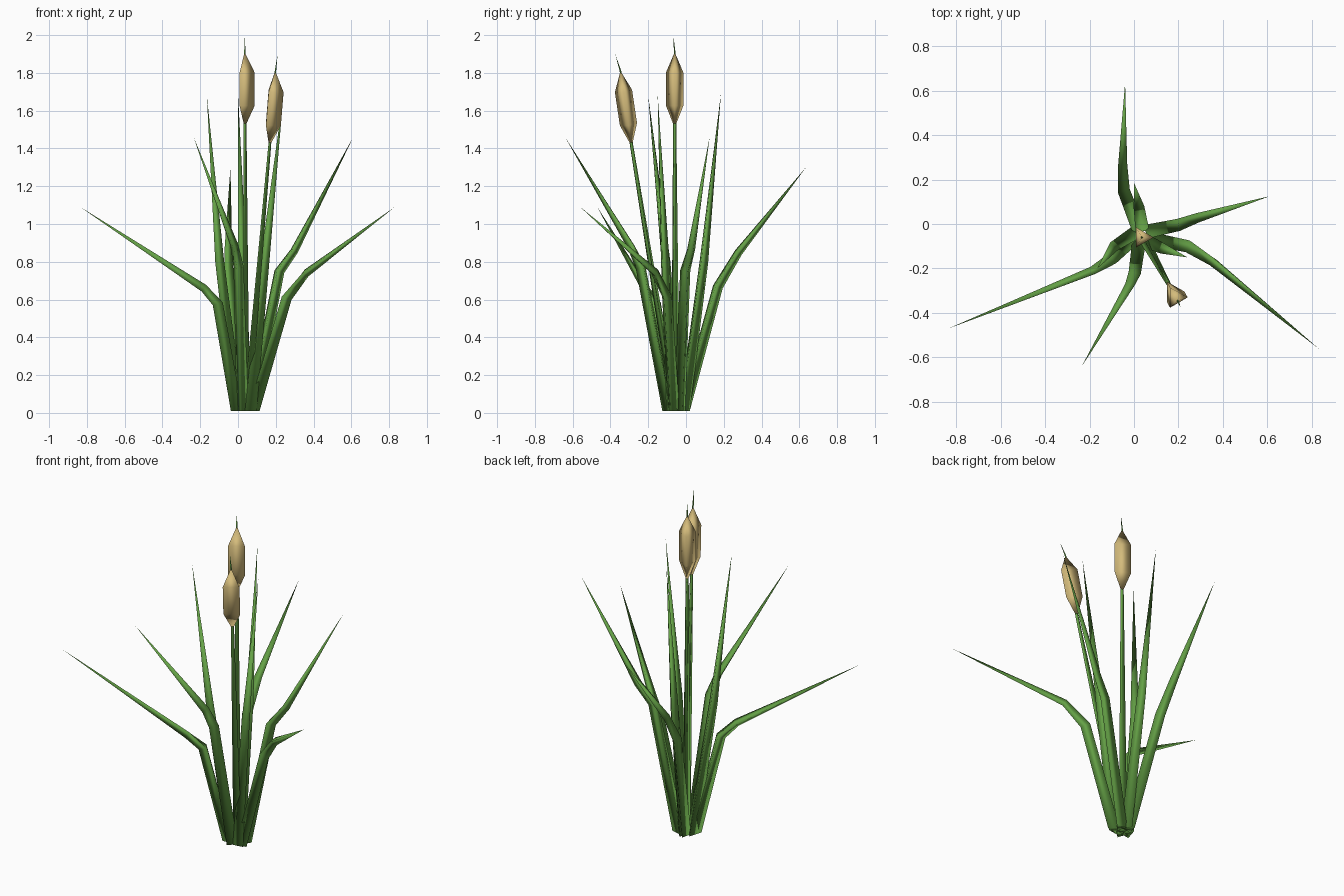
import bpy, bmesh, math
from mathutils import Vector

if "Cube" in bpy.data.objects:
    bpy.data.objects.remove(bpy.data.objects["Cube"])


def material(name, color):
    m = bpy.data.materials.new(name)
    m.diffuse_color = (*color, 1)
    m.use_nodes = True
    m.node_tree.nodes["Principled BSDF"].inputs["Base Color"].default_value = m.diffuse_color
    return m


green = material("leaf_green", (0.13, 0.36, 0.062))
tan = material("seed_head_tan", (0.66, 0.50, 0.20))


def spike(name, points, radii, mat, start, upright=False):
    """Three-sided tube along a path; a zero radius makes a point.
    start is the direction of the first corner."""
    pts = [Vector(p) for p in points]
    bm = bmesh.new()
    rings = []
    for i, (p, r) in enumerate(zip(pts, radii)):
        if r == 0:
            rings.append([bm.verts.new(p)])
            continue
        a, b = pts[max(i - 1, 0)], pts[min(i + 1, len(pts) - 1)]
        t = Vector((0, 0, 1)) if (upright or i == 0) else (b - a).normalized()
        u = (start - t * start.dot(t)).normalized()
        v = t.cross(u)
        rings.append([bm.verts.new(p + r * (u * math.cos(k * math.tau / 3) + v * math.sin(k * math.tau / 3)))
                      for k in range(3)])
    for lo, hi in zip(rings, rings[1:]):
        for k in range(3):
            j = (k + 1) % 3
            if len(lo) == 1:
                bm.faces.new((lo[0], hi[j], hi[k]))
            elif len(hi) == 1:
                bm.faces.new((lo[k], lo[j], hi[0]))
            else:
                bm.faces.new((lo[k], lo[j], hi[j], hi[k]))
    for end in (rings[0], rings[-1]):
        if len(end) == 3:
            bm.faces.new(end)
    bmesh.ops.recalc_face_normals(bm, faces=bm.faces)
    for f in bm.faces:
        f.smooth = len(f.verts) == 4 or 0 in radii
    me = bpy.data.meshes.new(name)
    bm.to_mesh(me)
    bm.free()
    me.materials.append(mat)
    ob = bpy.data.objects.new(name, me)
    bpy.context.collection.objects.link(ob)
    return ob


EAST = Vector((1, 0, 0))

# Bent leaves: base, two bend points, tip
bent = {
    "leaf_left": [(-0.01, -0.07, 0.01), (-0.11, -0.165, 0.58), (-0.185, -0.215, 0.66), (-0.835, -0.47, 1.09)],
    "leaf_right": [(0.08, -0.07, 0.01), (0.255, -0.105, 0.61), (0.355, -0.165, 0.74), (0.83, -0.56, 1.09)],
    "leaf_right_back": [(0.07, -0.03, 0.01), (0.215, 0.0, 0.75), (0.295, 0.03, 0.86), (0.61, 0.125, 1.46)],
    "leaf_back": [(0.02, -0.015, 0.01), (-0.05, 0.165, 0.67), (-0.055, 0.275, 0.85), (-0.04, 0.635, 1.30)],
    "leaf_front": [(0.02, -0.09, 0.01), (0.0, -0.235, 0.77), (-0.02, -0.285, 0.88), (-0.235, -0.64, 1.46)],
}
for name, path in bent.items():
    out = Vector(path[2]) - Vector(path[0])
    out.z = 0
    spike(name, path, (0.036, 0.032, 0.025, 0), green, out.normalized())

# Nearly straight tall leaves: base, middle, tip
tall = {
    "tall_leaf_left": [(-0.005, -0.05, 0.01), (-0.1, -0.11, 0.8), (-0.165, -0.20, 1.68)],
    "tall_leaf_back": [(0.035, -0.015, 0.01), (0.02, 0.09, 0.8), (0.0, 0.185, 1.69)],
    "tall_leaf_right": [(0.065, -0.08, 0.01), (0.14, -0.115, 0.8), (0.24, -0.15, 1.68)],
}
for name, path in tall.items():
    out = Vector(path[2]) - Vector(path[0])
    out.z = 0
    spike(name, path, (0.036, 0.028, 0), green, out.normalized())

# Two flower stems, each with a three-sided seed head
stems = {
    "centre": [(0.035, -0.055, 0.01), (0.035, -0.06, 1.51), (0.035, -0.06, 1.91), (0.036, -0.066, 1.99)],
    "leaning": [(0.04, -0.06, 0.01), (0.165, -0.287, 1.41), (0.197, -0.347, 1.81), (0.21, -0.375, 1.90)],
}
for name, path in stems.items():
    spike(name + "_stem", path, (0.026, 0.010, 0.005, 0), green, EAST)
    lo, hi = Vector(path[1]), Vector(path[2])
    ring = [lo, lo.lerp(hi, 0.29), lo.lerp(hi, 0.73), hi]
    spike(name + "_seed_head", ring, (0, 0.053, 0.053, 0), tan, EAST)
